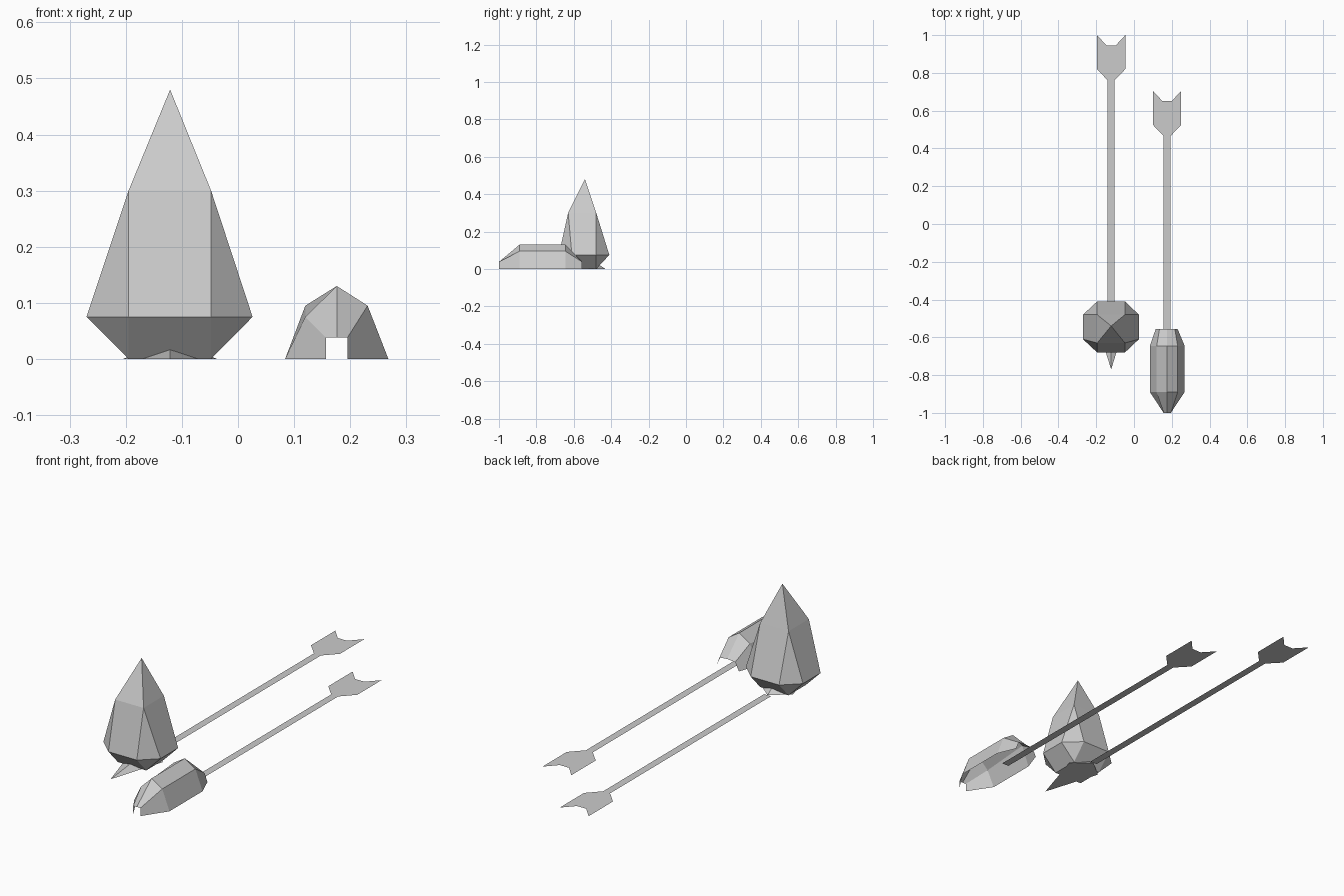
import bpy, bmesh
from math import radians

cube = bpy.data.objects.get("Cube")
if cube:
    bpy.data.objects.remove(cube, do_unlink=True)

GREY = (0.6, 0.6, 0.6, 1)
stone = bpy.data.materials.new("stone_grey")
stone.use_nodes = True
stone.diffuse_color = GREY
stone.node_tree.nodes["Principled BSDF"].inputs["Base Color"].default_value = GREY


def finish(name, bm):
    mesh = bpy.data.meshes.new(name)
    bm.to_mesh(mesh)
    bm.free()
    mesh.materials.append(stone)
    obj = bpy.data.objects.new(name, mesh)
    bpy.context.collection.objects.link(obj)
    return obj


def hull(name, points):
    """Faceted convex solid through the given points."""
    bm = bmesh.new()
    for p in points:
        bm.verts.new(p)
    bmesh.ops.convex_hull(bm, input=bm.verts)
    bmesh.ops.dissolve_limit(bm, angle_limit=radians(1), verts=bm.verts, edges=bm.edges)
    bmesh.ops.recalc_face_normals(bm, faces=bm.faces)
    return finish(name, bm)


def loft(name, rings):
    """Open shell skinned through arches of equal point count."""
    bm = bmesh.new()
    rows = [[bm.verts.new((x, y, z)) for x, z in arch] for y, arch in rings]
    for a, b in zip(rows, rows[1:]):
        for i in range(len(a) - 1):
            bm.faces.new((a[i], a[i + 1], b[i + 1], b[i]))
    return finish(name, bm)


def plate(name, outline):
    bm = bmesh.new()
    face = bm.faces.new([bm.verts.new((x, y, 0)) for x, y in outline])
    face.normal_update()
    if face.normal.z < 0:
        face.normal_flip()
    return finish(name, bm)


def arrow(prefix, cx, top, end):
    """Flat shaft with a notched tail."""
    w, r = 0.075, 0.018
    half = [(r, top - 0.24), (w, top - 0.18), (w, top), (r + 0.006, top - 0.055)]
    outline = [(cx + x, y) for x, y in half] + [(cx - x, y) for x, y in reversed(half)]
    plate(prefix + "_tail", outline)
    plate(prefix + "_shaft", [(cx + s * r, y) for s, y in
                              ((-1, end), (1, end), (1, top - 0.24), (-1, top - 0.24))])


def square(z, y0, y1, x0=-0.195, x1=-0.048):
    return [(x, y, z) for x in (x0, x1) for y in (y0, y1)]


# Arrows lying on the ground
arrow("left_arrow", 0.175, 0.705, -0.7)
arrow("right_arrow", -0.121, 1.0, -0.43)

# Standing crystal: square base, eight-sided girdle, square shoulder, point
crystal = square(0, -0.61, -0.48) + square(0.3, -0.63, -0.48)
crystal += square(0.075, -0.68, -0.41)
crystal += square(0.075, -0.61, -0.48, -0.27, 0.026)
hull("standing_crystal", crystal + [(-0.121, -0.54, 0.48)])

# Low arrowhead under the crystal
hull("arrowhead", [(-0.121, -0.77, 0), (-0.205, -0.5, 0), (-0.037, -0.5, 0),
                   (-0.121, -0.48, 0.033), (-0.121, -0.43, 0)])

# Lying crystal: hollow, open below and at both ends
front = [(0.157, 0), (0.157, 0.038), (0.176, 0.038), (0.195, 0.038), (0.195, 0)]
neck = [(0.084, 0), (0.12, 0.075), (0.176, 0.13), (0.231, 0.095), (0.268, 0)]
body = [(0.084, 0), (0.12, 0.095), (0.176, 0.13), (0.231, 0.095), (0.268, 0)]
back = [(0.115, 0), (0.135, 0.038), (0.176, 0.042), (0.216, 0.038), (0.231, 0)]
loft("lying_crystal", [(-1, front), (-0.89, neck), (-0.645, body), (-0.556, back)])
